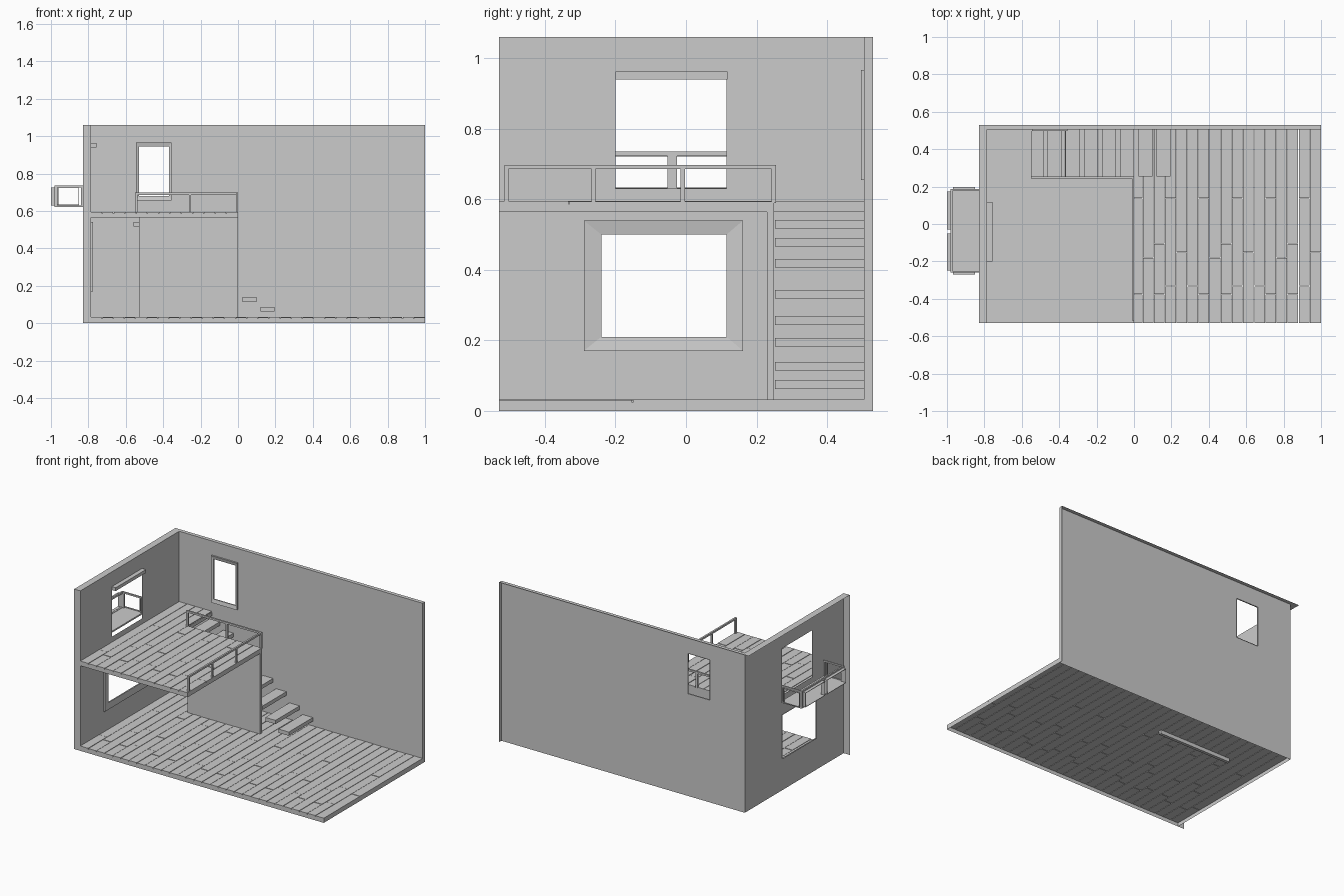
import bpy, bmesh

if "Cube" in bpy.data.objects:
    bpy.data.objects.remove(bpy.data.objects["Cube"])


def boxes(name, bounds):
    """One object from boxes given as (x0, x1, y0, y1, z0, z1)."""
    bm = bmesh.new()
    for x0, x1, y0, y1, z0, z1 in bounds:
        cube = bmesh.ops.create_cube(bm, size=1)
        for v in cube["verts"]:
            v.co = (x1 if v.co.x > 0 else x0, y1 if v.co.y > 0 else y0, z1 if v.co.z > 0 else z0)
    return finish(name, bm)


def finish(name, bm):
    mesh = bpy.data.meshes.new(name)
    bm.to_mesh(mesh)
    bm.free()
    obj = bpy.data.objects.new(name, mesh)
    bpy.context.collection.objects.link(obj)
    return obj


def ring(axis, d0, d1, u0, u1, z0, z1, t):
    """Rectangular frame of four bars, facing along x or y."""
    bars = [(u0, u1, z0, z0 + t), (u0, u1, z1 - t, z1),
            (u0, u0 + t, z0 + t, z1 - t), (u1 - t, u1, z0 + t, z1 - t)]
    return [(d0, d1, *b) if axis == "x" else (b[0], b[1], d0, d1, b[2], b[3]) for b in bars]


def wall_panel(bm, place, u_range, height, holes):
    """Flat wall sheet split around its rectangular openings."""
    us = sorted({*u_range, *(u for h in holes for u in h[:2])})
    zs = sorted({0, height, *(z for h in holes for z in h[2:])})
    for ua, ub in zip(us, us[1:]):
        for za, zb in zip(zs, zs[1:]):
            uc, zc = (ua + ub) / 2, (za + zb) / 2
            if any(h[0] < uc < h[1] and h[2] < zc < h[3] for h in holes):
                continue
            bm.faces.new([bm.verts.new(place(u, z))
                          for u, z in ((ua, za), (ub, za), (ub, zb), (ua, zb))])


WX, WY, OX, OY, YF, H = -0.785, 0.505, -0.83, 0.53, -0.53, 1.06

# Walls: inner sheets with top and end caps, open at the outside
bm = bmesh.new()
wall_panel(bm, lambda u, z: (WX, u, z), (YF, WY), H,
           [(-0.24, 0.115, 0.21, 0.50), (-0.20, 0.115, 0.63, 0.96)])
wall_panel(bm, lambda u, z: (u, WY, z), (WX, 1.0), H, [(-0.53, -0.37, 0.68, 0.945)])
for pts in (
    [(WX, YF, H), (WX, WY, H), (OX, OY, H), (OX, YF, H)],
    [(WX, WY, H), (1, WY, H), (1, OY, H), (OX, OY, H)],
    [(WX, YF, 0), (WX, YF, H), (OX, YF, H), (OX, YF, 0)],
    [(1, WY, 0), (1, OY, 0), (1, OY, H), (1, WY, H)],
):
    bm.faces.new([bm.verts.new(p) for p in pts])
bmesh.ops.remove_doubles(bm, verts=bm.verts, dist=1e-5)
bmesh.ops.recalc_face_normals(bm, faces=bm.faces)
finish("walls", bm)


# Window trim: moulding from wall plane to a raised lip, sloping into the opening
def moulding(name, place, outer, inner, rise):
    bm = bmesh.new()
    loops = []
    for (u0, u1, z0, z1), d in ((outer, 0), (outer, rise), (inner, rise * 0.4), (inner, -0.004)):
        loops.append([bm.verts.new(place(u, z, d))
                      for u, z in ((u0, z0), (u1, z0), (u1, z1), (u0, z1))])
    for a, b in zip(loops, loops[1:]):
        for i in range(4):
            j = (i + 1) % 4
            bm.faces.new((a[i], a[j], b[j], b[i]))
    bmesh.ops.recalc_face_normals(bm, faces=bm.faces)
    finish(name, bm)


moulding("lower_window_frame", lambda u, z, d: (WX + d, u, z),
         (-0.29, 0.162, 0.17, 0.54), (-0.24, 0.115, 0.21, 0.50), 0.011)
moulding("back_window_frame", lambda u, z, d: (u, WY - d, z),
         (-0.545, -0.355, 0.655, 0.967), (-0.53, -0.37, 0.68, 0.945), 0.009)
boxes("door_header", [(WX, -0.757, -0.20, 0.117, 0.94, 0.962)])


# Thin plank floors with staggered joints
JOINTS = [(-0.33,), (0.14, -0.375), (-0.18,), (-0.105, -0.375), (0.14, -0.33), (-0.15,)]
GAP = 0.003


def planks(name, x0, x1, count, z0, z1, back):
    w = (x1 - x0) / count
    out = []
    for i in range(count):
        yb = back(i)
        cuts = [YF, *sorted(j for j in JOINTS[i % len(JOINTS)] if j < yb - 0.05), yb]
        for k, (a, b) in enumerate(zip(cuts, cuts[1:])):
            lift = -0.001 * ((i + k) % 2)
            out.append((x0 + i * w, x0 + (i + 1) * w - (GAP if i < count - 1 else 0),
                        a, b - (GAP if b < yb else 0), z0, z1 + lift))
    boxes(name, out)


planks("ground_floor_planks", WX, 1.0, 30, 0.024, 0.032, lambda i: WY)
planks("loft_floor_planks", WX, 0.0, 13, 0.587, 0.595, lambda i: WY if i < 4 else 0.25)

# Floor edge skirt along the open front and right sides
bm = bmesh.new()
low = [bm.verts.new(p) for p in ((WX, YF, 0), (1, YF, 0), (1, WY, 0))]
top = [bm.verts.new((v.co.x, v.co.y, 0.024)) for v in low]
for i in range(2):
    bm.faces.new((low[i], low[i + 1], top[i + 1], top[i]))
finish("ground_floor_skirt", bm)

# Loft slab: L-shaped outline around the stair opening
bm = bmesh.new()
slab = bm.faces.new([bm.verts.new((x, y, 0.564)) for x, y in (
    (WX, YF), (0, YF), (0, 0.25), (-0.545, 0.25), (-0.545, WY), (WX, WY))])
grown = bmesh.ops.extrude_face_region(bm, geom=[slab], use_keep_orig=True)["geom"]
bmesh.ops.translate(bm, vec=(0, 0, 0.023),
                    verts=[g for g in grown if isinstance(g, bmesh.types.BMVert)])
bmesh.ops.recalc_face_normals(bm, faces=bm.faces)
finish("loft_slab", bm)

# Wall supporting the stair side of the loft
boxes("stair_wall", [(-0.53, 0.0, 0.23, 0.25, 0.0, 0.565)])

# Floating stair treads
TREADS = [0.0625, 0.114, 0.182, 0.244, 0.318, 0.406, 0.466, 0.517]
boxes("stair_treads", [(0.12 - 0.097 * i, 0.195 - 0.097 * i, 0.253, WY, z, z + 0.025)
                       for i, z in enumerate(TREADS)])

# Loft railing: front run along x = 0 and side run beside the stairs
T = 0.012
rail = [(-T, 0, -0.515, 0.255, 0.686, 0.698), (-0.55, 0, 0.243, 0.255, 0.686, 0.698)]
rail += [(-T, 0, y, y + T, 0.59, 0.69) for y in (-0.515, -0.268, -0.015, 0.243)]
rail += [(x, x + T, 0.243, 0.255, 0.59, 0.69) for x in (-0.55, -0.262)]
boxes("loft_railing", rail)

# Balcony: slab, open side frames and projecting collars round each opening
BX0, BX1, BY0, BY1, BZ0, BZ1 = -0.98, OX, -0.26, 0.187, 0.62, 0.735
boxes("balcony_floor", [(BX0, OX, BY0, BY1, BZ0, 0.63)])
frame = ring("x", BX0, BX0 + 0.01, BY0, BY1, BZ0, BZ1, 0.012)
frame.append((BX0, BX0 + 0.01, -0.053, -0.026, BZ0 + 0.012, BZ1 - 0.012))
for y in (BY0, BY1 - 0.01):
    frame += ring("y", y, y + 0.01, BX0 + 0.01, BX1, BZ0, BZ1, 0.01)
boxes("balcony_railing", frame)
collars = ring("x", -1.0, BX0, -0.248, -0.05, 0.63, 0.725, 0.003)
collars += ring("x", -1.0, BX0, -0.029, 0.175, 0.63, 0.725, 0.003)
collars += ring("y", BY0 - 0.01, BY0, -0.968, -0.85, 0.63, 0.725, 0.003)
collars += ring("y", BY1, BY1 + 0.01, -0.968, -0.85, 0.63, 0.725, 0.003)
boxes("balcony_collars", collars)
